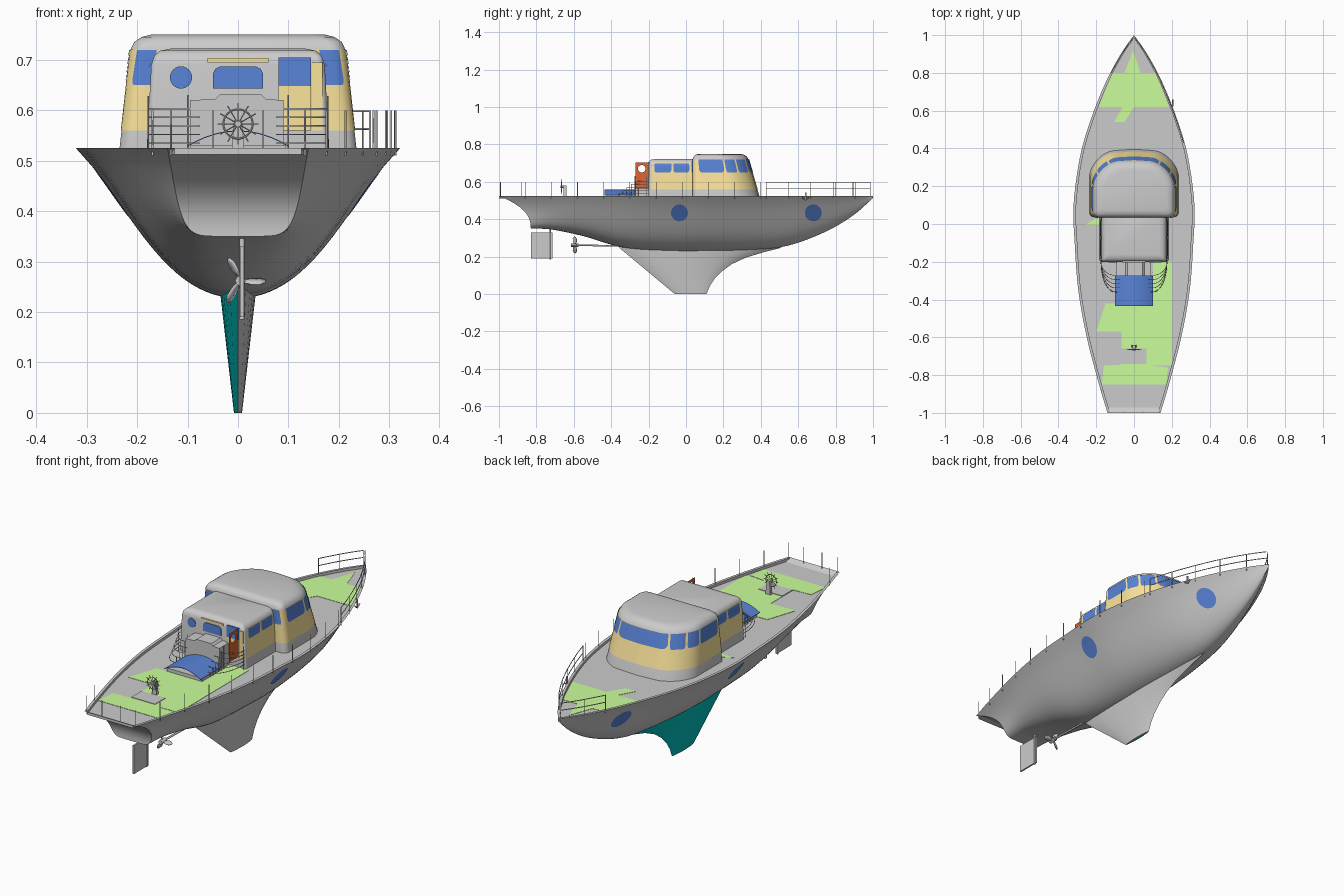
import bpy, bmesh, math
from mathutils import Vector
from mathutils.bvhtree import BVHTree

if "Cube" in bpy.data.objects:
    bpy.data.objects.remove(bpy.data.objects["Cube"])

COL = dict(blue=(.1, .23, .68), yellow=(.98, .78, .33), green=(.6, 1, .33),
           teal=(0, .5, .48), orange=(.72, .13, .035))
MATS = {}
for k, c in COL.items():
    MATS[k] = bpy.data.materials.new(k + "_paint")
    MATS[k].diffuse_color = (*c, 1)


def finish(o, color=None, angle=35):
    if color:
        o.data.materials.append(MATS[color])
    bpy.ops.object.select_all(action='DESELECT')
    o.select_set(True)
    bpy.context.view_layer.objects.active = o
    if o.type == 'CURVE':
        bpy.ops.object.convert(target='MESH')
    bpy.ops.object.shade_smooth_by_angle(angle=math.radians(angle))
    return bpy.context.object


def mesh(name, verts, faces, color=None, ref=None, angle=35):
    me = bpy.data.meshes.new(name)
    me.from_pydata([tuple(v) for v in verts], [], faces)
    bm = bmesh.new()
    bm.from_mesh(me)
    bmesh.ops.remove_doubles(bm, verts=bm.verts, dist=1e-5)
    bmesh.ops.recalc_face_normals(bm, faces=bm.faces)
    bm.normal_update()
    # open sheets are turned to face away from a reference point
    if ref and sum(f.normal.dot(f.calc_center_median() - Vector(ref)) for f in bm.faces) < 0:
        bmesh.ops.reverse_faces(bm, faces=bm.faces)
    bm.to_mesh(me)
    bm.free()
    o = bpy.data.objects.new(name, me)
    bpy.context.collection.objects.link(o)
    return finish(o, color, angle)


def grid_faces(r, c):
    return [(i*c+j, i*c+j+1, (i+1)*c+j+1, (i+1)*c+j) for i in range(r-1) for j in range(c-1)]


def prism(name, pts, axis, a, b, color=None):
    n = len(pts)
    put = {'x': lambda p, d: (d, *p), 'y': lambda p, d: (p[0], d, p[1]), 'z': lambda p, d: (*p, d)}[axis]
    faces = [tuple(range(n)), tuple(range(n, 2*n))] + [(i, (i+1) % n, n+(i+1) % n, n+i) for i in range(n)]
    return mesh(name, [put(p, a) for p in pts] + [put(p, b) for p in pts], faces, color)


def rect(x0, x1, y0, y1):
    return [(x0, y0), (x1, y0), (x1, y1), (x0, y1)]


def circle(cx, cy, r, n=24):
    return [(cx+r*math.cos(2*math.pi*i/n), cy+r*math.sin(2*math.pi*i/n)) for i in range(n)]


def tubes(name, paths, r=.0028, color=None):
    cu = bpy.data.curves.new(name, 'CURVE')
    cu.dimensions, cu.bevel_depth, cu.bevel_resolution, cu.use_fill_caps = '3D', r, 1, True
    for p in paths:
        s = cu.splines.new('POLY')
        s.points.add(len(p)-1)
        for q, v in zip(s.points, p):
            q.co = (*v, 1)
    o = bpy.data.objects.new(name, cu)
    bpy.context.collection.objects.link(o)
    return finish(o, color, 60)


# Hull stations: deck y, half width, keel z, fullness, keel y
ST = [(-1, .14, .35, .18, -.83), (-.85, .185, .345, .29, -.72), (-.6, .25, .31, .45, -.55),
      (-.35, .295, .25, .57, -.34), (-.1, .314, .23, .63, -.1), (.1, .32, .228, .64, .1),
      (.35, .287, .235, .68, .35), (.55, .23, .26, .7, .55), (.75, .15, .335, .75, .75),
      (.9, .07, .425, .8, .9), (1, 0, .515, .8, 1)]


def station(u):
    i = min(int(u), len(ST)-2)
    t = u-i
    p0, p1, p2, p3 = (ST[max(0, min(len(ST)-1, i+d))] for d in (-1, 0, 1, 2))
    return [.5*(2*b+(c-a)*t+(2*a-5*b+4*c-d)*t*t+(3*b-a-3*c+d)*t**3) for a, b, c, d in zip(p0, p1, p2, p3)]


RAIL, DECK, ROWS = .525, .512, 20
stations = [station(i/5) for i in range(5*(len(ST)-1)+1)]
verts = []
for y, w, zk, p, yb in stations:
    half = []
    for j in range(ROWS):
        t = (j/(ROWS-1))**2.4
        half.append((w*t**(p*(.8+.3*t+.3*t**3)), yb+(y-yb)*t**2.5, zk+(RAIL-zk)*t))
    inner = max(w-.014, 0)
    half += [(inner, y, RAIL), (inner, y, DECK), (0, y, DECK)]
    verts += [(-a, b, c) for a, b, c in half[::-1]] + half[1:]
C = len(verts)//len(stations)
mid = ROWS+2
faces = grid_faces(len(stations), C)
faces += [(mid+j, mid+j+1, mid-j-1, mid-j) for j in range(ROWS-1)]          # transom
faces += [tuple(range(mid+ROWS-1, C)) + tuple(range(1, mid-ROWS+2))]
hull = mesh("hull", verts, faces, angle=40)
bm = bmesh.new()
bm.from_mesh(hull.data)
bvh = BVHTree.FromBMesh(bm)
bm.free()


def edge(y):
    for a, b in zip(stations, stations[1:]):
        if y <= b[0]:
            return a[1]+(b[1]-a[1])*(y-a[0])/(b[0]-a[0])
    return 0


# Hull portholes laid on the plating
for s, side in ((1, "right"), (-1, "left")):
    for y0, place in ((-.035, "mid"), (.68, "bow")):
        v, n = [], 28
        for k in range(1, 5):
            for y, z in circle(y0, .435, .045*k/4, n):
                hit = bvh.ray_cast(Vector((s, y, z)), Vector((-s, 0, 0)))
                v.append(hit[0]+hit[1]*.002*(1 if hit[1].x*s > 0 else -1))
        f = [(k*n+i, k*n+(i+1) % n, (k+1)*n+(i+1) % n, (k+1)*n+i) for k in range(3) for i in range(n)]
        mesh(f"porthole_{place}_{side}", v, f+[tuple(range(n))], 'blue', (0, y0, .6))

# Keel, one half per side
KEEL = [(0, -.06, .11), (.04, -.108, .126), (.08, -.156, .152), (.12, -.204, .19), (.16, -.252, .245),
        (.195, -.294, .32), (.225, -.33, .42), (.25, -.36, .52)]
for s, name, col in ((1, "keel_right", None), (-1, "keel_left", 'teal')):
    v = []
    for z, a, b in KEEL:
        for j in range(13):
            t = j/12
            v.append((s*(.008+.115*z)*math.sin(math.pi*t)**.6 if 0 < j < 12 else 0, a+(b-a)*t, z))
    mesh(name, v, grid_faces(len(KEEL), 13)+[tuple(range(13))], col, (0, .03, .15))

# Rudder, shaft and propeller
prism("rudder", rect(-.83, -.715, .19, .33), 'x', .004, .012)
tubes("rudder_stock", [[(.008, -.725, .185), (.008, -.725, .37)]], .005)
tubes("propeller_shaft", [[(.005, -.61, .262), (.005, -.3, .256)]], .005)
tubes("propeller_hub", [[(.005, -.615, .262), (.005, -.575, .262)]], .011)
for k in range(3):
    a = k*2*math.pi/3
    v = []
    for r, w in ((.008, .006), (.022, .011), (.038, .012), (.05, .004)):
        for q in (-1, 0, 1):
            tw = q*w
            x, z = r, tw*.5
            v.append((.005+x*math.cos(a)-z*math.sin(a), -.595+tw*.9, .262+x*math.sin(a)+z*math.cos(a)))
    o = mesh(f"propeller_blade_{k+1}", v, grid_faces(4, 3))
    o.modifiers.new("thickness", 'SOLIDIFY').thickness = .003

# Painted deck areas
AREAS = {"bow": [(-.185, .62), (.185, .62), (.115, .8), (.035, .8), (-.005, .92), (-.05, .8), (-.115, .8)],
         "bow_tail": [(-.105, .54), (-.05, .54), (0, .62), (-.06, .62)],
         "aft": [(-.2, -.57), (.2, -.57), (.2, -.2), (.1, -.2), (.1, -.42), (-.15, -.42)],
         "helm": [(-.065, -.75), (.2, -.75), (.2, -.57), (-.065, -.57)],
         "stern": [(-.17, -.85), (.17, -.85), (.18, -.76), (.0, -.74), (-.16, -.75)],
         "side": [(-.26, -.005), (-.17, -.005), (-.17, .03), (-.2, .03)]}
for k, p in AREAS.items():
    prism("deck_paint_"+k, p, 'z', DECK-.002, DECK+.0015, 'green')


# Cabins: half outline running from front centre to rear centre, lofted up z levels
def half_outline(hw, yb, yf, rb, rf, bulge):
    pts = [(0, yf)]
    for cx, cy, r, a0 in ((hw-rf, yf-rf, rf, 90), (hw-rb, yb+rb, rb, 0)):
        for i in range(11):
            a = math.radians(a0-9*i)
            pts.append((cx+r*math.cos(a), cy+r*math.sin(a)))
    pts.append((0, yb))
    return [(x, y-bulge*(x/hw)**2*max(0, (y-yb)/(yf-yb))) for x, y in pts]


class Cabin:
    def __init__(self, name, levels, *shape):
        self.name, self.levels, self.shape = name, levels, shape
        rings = []
        for z, hw, yb, yf in levels:
            h = half_outline(hw, yb, yf, *self.shape)
            rings.append([(x, y, z) for x, y in h]+[(-x, y, z) for x, y in h[-2:0:-1]])
        n = len(rings[0])
        v = [p for r in rings for p in r]
        f = [(i*n+j, i*n+(j+1) % n, (i+1)*n+(j+1) % n, (i+1)*n+j) for i in range(len(rings)-1) for j in range(n)]
        mesh(name, v, f+[tuple(range(n)), tuple(range(len(v)-n, len(v)))], angle=40)

    def at(self, f, z, off):
        L = self.levels
        i = max(k for k in range(len(L)-1) if L[k][0] <= z)
        t = (z-L[i][0])/(L[i+1][0]-L[i][0])
        h = half_outline(*[a+(b-a)*t for a, b in zip(L[i][1:], L[i+1][1:])], *self.shape)
        seg = [math.dist(a, b) for a, b in zip(h, h[1:])]
        d = abs(f)*sum(seg)
        for a, b, s in zip(h, h[1:], seg):
            if d <= s:
                break
            d -= s
        tx, ty = (b[0]-a[0])/s, (b[1]-a[1])/s
        x, y = a[0]+tx*d-ty*off, a[1]+ty*d+tx*off
        return (x if f >= 0 else -x, y, z)

    def patch(self, name, f0, f1, z0, z1, color, off=.003, corner=0, n=24):
        v = []
        for i in range(n+1):
            t = i/n
            q = max(0, 1-min(t, 1-t)/.12) if corner else 0
            lo = z0+corner*(1-math.sqrt(1-q*q))
            v += [self.at(f0+(f1-f0)*t, lo+(z1-lo)*k/4, off) for k in range(5)]
        mesh(f"{self.name}_{name}", v, grid_faces(n+1, 5), color, (0, (self.levels[0][2]+self.levels[0][3])/2, .6))


wheelhouse = Cabin("wheelhouse", [(.505, .237, .035, .398), (.72, .213, .035, .335), (.735, .206, .04, .325),
                                  (.745, .192, .05, .31), (.75, .172, .07, .29)], .03, .13, .035)
wheelhouse.patch("yellow_band", -.775, .775, .56, .72, 'yellow', .0015, 0, 100)
panes = [(s*p, s*q) for s in (1, -1) for p, q in ((.215, .32), (.335, .425), (.44, .64), (.69, .75))]
for i, (a, b) in enumerate([(-.2, .2)] + panes):
    wheelhouse.patch(f"window_{i+1}", a, b, .65, .719, 'blue', .003, .015)

aft = Cabin("aft_cabin", [(.505, .182, -.2, .07), (.69, .172, -.2, .07), (.708, .166, -.196, .07),
                          (.718, .155, -.186, .06), (.722, .135, -.165, .05)], .012, .02, 0)
for s, side in ((1, "right"), (-1, "left")):
    aft.patch("yellow_side_"+side, s*.3, s*.695, .56, .702, 'yellow', .0015)
    for i, (a, b) in enumerate(((.36, .5), (.52, .67))):
        aft.patch(f"window_{side}_{i+1}", s*a, s*b, .65, .698, 'blue', .003, .012)

# Rear wall: windows, trim, doorway and opened door
prism("rear_round_window", circle(-.113, .665, .022), 'y', -.203, -.195, 'blue')
prism("rear_window", [(-.05, .643), (.05, .643), (.05, .672), (.045, .682), (.035, .687), (-.035, .687),
                      (-.045, .682), (-.05, .672)], 'y', -.203, -.195, 'blue')
prism("rear_trim", rect(-.06, .06, .695, .704), 'y', -.203, -.19, 'yellow')
prism("rear_side_trim", rect(.147, .168, .56, .695), 'y', -.202, -.195, 'yellow')
prism("doorway_upper", rect(.08, .145, .648, .705), 'y', -.203, -.19, 'blue')
prism("doorway_lower", rect(.08, .145, .56, .648), 'y', -.203, -.19, 'yellow')
outer = []
for y, z in circle(0, 0, 1, 32):      # door leaf with a round opening
    m = max(abs(y), abs(z))
    outer.append((-.237+y/m*.034, .633+z/m*.07))
hole = circle(-.237, .67, .02, 32)
dv = [(.14, *p) for p in outer+hole]
mesh("open_door", dv, [(i, (i+1) % 32, 32+(i+1) % 32, 32+i) for i in range(32)], 'orange', (-1, -.237, .63))

# Companionway housing, blue arched hatch and curved step rails
prism("companionway", [(-.095, .505), (.09, .505), (.09, .62), (.055, .622), (.045, .632), (-.035, .632),
                       (-.045, .622), (-.095, .62)], 'y', -.275, -.195)
arch = [(-.1+.2*i/12, .53+.03*(1-(i/6-1)**2)) for i in range(13)]
prism("arched_hatch", arch+[(x, z-.002) for x, z in arch[::-1]], 'y', -.435, -.275, 'blue')
prism("hatch_coaming", rect(-.095, .095, .505, .53), 'y', -.42, -.275)
for s, side in ((1, "right"), (-1, "left")):
    rails = []
    for k in range(5):
        r = .16-.022*k
        arc = [(s*(.1+.075*math.cos(a)), -.2-r*math.sin(a), .535+.017*k)
               for a in (math.pi/2*i/10 for i in range(11))]
        rails.append(arc+[(s*.075, arc[-1][1], arc[-1][2])])
    rails += [[(s*.1, -.2-.16+.022*k, DECK), (s*.1, -.2-.16+.022*k, .535+.017*k)] for k in range(5)]
    rails += [[(s*.1, -.255, DECK), (s*.1, -.255, .63)], [(s*.178, -.21, DECK), (s*.178, -.21, .628)]]
    tubes("step_rails_"+side, rails, .0015)

# Helm wheel, pedestal and floor hatch
bpy.ops.mesh.primitive_torus_add(major_radius=.029, minor_radius=.002, major_segments=32, minor_segments=8,
                                 location=(0, -.665, .573), rotation=(math.pi/2, 0, 0))
bpy.context.object.name = "helm_wheel_rim"
finish(bpy.context.object)
tubes("helm_spokes", [[(0, -.665, .573), (x, -.665, z)] for x, z in circle(0, .573, .041, 12)], .0014)
tubes("helm_hub", [[(0, -.672, .573), (0, -.64, .573)]], .007)
prism("helm_pedestal", [(-.014, .505), (.014, .505), (.008, .58), (-.008, .58)], 'y', -.655, -.64)
prism("helm_floor_hatch", rect(-.065, .065, -.74, -.66), 'z', .505, .516)


# Deck posts and bow rails
def post(x, y, h=.6):
    return [(x, y, .51), (x, y, h)]


posts = [post(edge(-.86+.14*i)-.007, -.86+.14*i) for i in range(10)]
posts += [post(x, -.992) for x in (-.133, -.05, .05, .133)] + [post(-edge(-.88)+.007, -.88)]
tubes("deck_posts", posts, .0018)
for s, start, side in ((1, .43, "right"), (-1, .8, "left")):
    ys = [start+(.985-start)*i/14 for i in range(15)]
    line = [(s*max(edge(y)-.006, 0), y) for y in ys]
    rails = [[(x, y, z) for x, y in line] for z in (.598, .563)]
    rails += [post(x, y) for x, y in line[::3 if s > 0 else 7]]
    tubes("bow_rail_"+side, rails, .002)

# Small anchor on the bow quarter
ax = edge(.64)
tubes("anchor", [[(ax+.008, .64, .542), (ax+.008, .64, .505)],
                 [(ax+.008, .622, .516), (ax+.008, .64, .503), (ax+.008, .658, .516)]], .004)

for m in bpy.data.materials:
    if m.users and not m.is_grease_pencil:
        m.use_nodes = True
        m.node_tree.nodes["Principled BSDF"].inputs["Base Color"].default_value = m.diffuse_color
